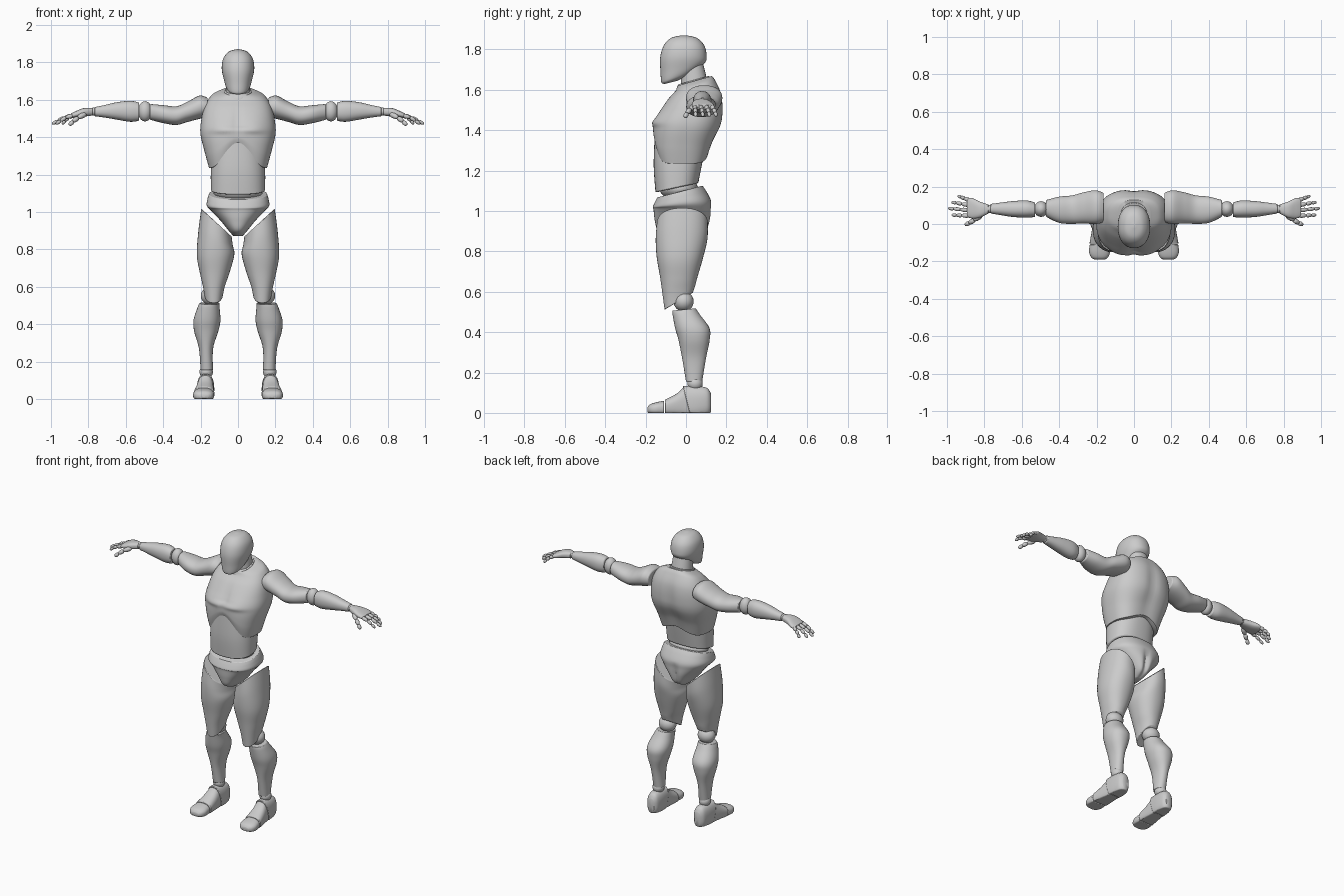
import bpy, bmesh, math
from mathutils import Vector

if "Cube" in bpy.data.objects:
    bpy.data.objects.remove(bpy.data.objects["Cube"])

SIDES = (("left", 1), ("right", -1))
parts = []


def finish(name, bm, bevel=0.0):
    bmesh.ops.recalc_face_normals(bm, faces=bm.faces)
    mesh = bpy.data.meshes.new(name)
    bm.to_mesh(mesh)
    bm.free()
    ob = bpy.data.objects.new(name, mesh)
    bpy.context.collection.objects.link(ob)
    if bevel:
        mod = ob.modifiers.new("soft_rim", 'BEVEL')
        mod.width, mod.segments = bevel, 2
        mod.limit_method, mod.angle_limit = 'ANGLE', math.radians(48)
    parts.append(ob)


def spline(a, b, c, d, t):
    return 0.5 * (2 * b + (c - a) * t + (2 * a - 5 * b + 4 * c - d) * t * t
                  + (3 * b - a - 3 * c + d) * t ** 3)


def loft(name, axis, sections, side=1, power=2.2, warp=None, segs=40, steps=6):
    """Skin sections of (x, y, z, half width, half depth, tilt, tilt) along an axis."""
    k = "XYZ".index(axis)
    i, j = [n for n in range(3) if n != k]
    rows = [tuple(s) + (0,) * (7 - len(s)) for s in sections]
    ends = [rows[0]] + rows + [rows[-1]]
    rings = []
    for n in range(len(rows) - 1):
        for m in range(steps):
            rings.append([spline(*q, m / steps) for q in zip(*ends[n:n + 4])])
    rings.append(rows[-1])

    def place(co):
        if warp:
            co = warp(co)
        return Vector((co.x * side, co.y, co.z))

    bm = bmesh.new()
    loops = []
    for r in rings:
        loop = []
        for n in range(segs):
            c, s = math.cos(math.tau * n / segs), math.sin(math.tau * n / segs)
            du = max(r[3], 0.001) * math.copysign(abs(c) ** (2 / power), c)
            dv = max(r[4], 0.001) * math.copysign(abs(s) ** (2 / power), s)
            co = Vector(r[:3])
            co[i] += du
            co[j] += dv
            co[k] += r[5] * du + r[6] * dv
            loop.append(bm.verts.new(place(co)))
        loops.append(loop)
    for lo, hi in zip(loops, loops[1:]):
        for n in range(segs):
            m = (n + 1) % segs
            bm.faces.new((lo[n], lo[m], hi[m], hi[n]))
    for loop in (loops[0], loops[-1]):
        hub = bm.verts.new(sum((v.co for v in loop), Vector()) / segs)
        for n in range(segs):
            bm.faces.new((loop[n], loop[(n + 1) % segs], hub))
    finish(name, bm, 0.006)


def ball(name, centre, radii, side=1):
    bm = bmesh.new()
    bmesh.ops.create_uvsphere(bm, u_segments=28, v_segments=16, radius=1)
    for v in bm.verts:
        v.co = Vector([c + p * r for c, p, r in zip(centre, v.co, radii)])
        v.co.x *= side
    finish(name, bm)


def digit(name, points, radius, side):
    """Chain of tapered rounded finger bones."""
    bm = bmesh.new()
    for n, (p, q) in enumerate(zip(points, points[1:])):
        p, q = Vector(p), Vector(q)
        turn = (q - p).to_track_quat('Z', 'Y')
        new = bmesh.ops.create_uvsphere(bm, u_segments=12, v_segments=10, radius=1)["verts"]
        for v in new:
            z = v.co.z
            flat = Vector((v.co.x, v.co.y, 0))
            fat = max(1 - abs(z) ** 3, 0) ** 0.5
            if flat.length > 1e-6:
                flat = flat.normalized() * fat * radius * (1 - 0.1 * n - 0.1 * z)
            v.co = p.lerp(q, 0.5 + 0.53 * z) + turn @ flat
            v.co.x *= side
    finish(name, bm)


def bump(u, width):
    return math.exp(-(u / width) ** 2)


# Head and neck
loft("head", 'Z', [(0, -.075, 1.637, .036, .033, 0, .25), (0, -.042, 1.662, .06, .08, 0, .32),
                   (0, -.016, 1.71, .076, .11, 0, .22), (0, -.013, 1.765, .087, .115, 0, .05),
                   (0, -.01, 1.82, .079, .1), (0, -.01, 1.857, .049, .064),
                   (0, -.01, 1.87, .008, .01)])
loft("neck", 'Z', [(0, .04, 1.6, .068, .07, 0, .28), (0, .037, 1.655, .064, .062, 0, .28),
                   (0, .03, 1.72, .058, .055, 0, .2)])
loft("neck_collar", 'Z', [(0, .04, 1.59, .082, .088, 0, .28), (0, .038, 1.625, .078, .086, 0, .28),
                          (0, .037, 1.648, .071, .075, 0, .28)])


# Rib cage with an arched lower rim and chest muscles
def chest_shape(co):
    fade = min(max((1.46 - co.z) / 0.22, 0), 1)
    arch = max(1 - abs(co.x) / 0.15, 0)
    arch = arch * arch * (3 - 2 * arch)
    height = 0.125 if co.y < -0.02 else 0.045
    z = co.z + height * arch * fade
    y = co.y
    if y < 0:
        under = 1 / (1 + math.exp((1.425 - z) / 0.006))
        y -= 0.016 * under * bump(z - 1.43, .075) * bump(abs(co.x) - .085, .075)
        y += 0.007 * bump(co.x, .014) * bump(z - 1.49, .07)
    else:
        y -= 0.01 * bump(co.x, .035) * bump(z - 1.47, .14)
    return Vector((co.x, y, z))


loft("chest", 'Z', [(0, -.022, 1.235, .155, .13), (0, -.015, 1.32, .178, .148),
                    (0, .008, 1.42, .201, .166), (0, .031, 1.5, .195, .153),
                    (0, .046, 1.57, .176, .13, 0, .08), (0, .05, 1.622, .14, .098, 0, .22),
                    (0, .045, 1.645, .088, .085, 0, .28)],
     power=2.5, warp=chest_shape, segs=80, steps=10)

# Belly and waist
loft("abdomen", 'Z', [(0, -.045, 1.115, .145, .106, 0, .22), (0, -.04, 1.23, .145, .12, 0, .05),
                      (0, -.025, 1.375, .135, .13)], power=2.4)
ball("waist_joint", (0, -.035, 1.11), (.132, .095, .06))


# Pelvis narrowing between the legs
def pelvis_shape(co):
    if co.y > 0:
        co.y -= 0.02 * bump(co.x, .018) * min(max((1.05 - co.z) / 0.08, 0), 1)
    return co


loft("pelvis", 'Z', [(0, -.01, .872, .026, .075), (0, -.015, .9, .05, .123),
                     (0, -.016, .955, .095, .139), (0, -.018, 1.008, .145, .143),
                     (0, -.02, 1.035, .167, .144, 0, .1), (0, -.026, 1.07, .163, .128, 0, .2),
                     (0, -.03, 1.096, .155, .112, 0, .26)],
     power=2.3, warp=pelvis_shape, segs=64)


def ground(co):
    return Vector((co.x, co.y, max(co.z, 0)))


for label, side in SIDES:
    # Legs
    loft(label + "_thigh", 'Z',
         [(.13, -.036, .553, .048, .07, 0, .6), (.129, -.036, .605, .059, .08, 0, .25),
          (.125, -.036, .67, .078, .092), (.12, -.03, .77, .1, .115),
          (.12, -.022, .86, .092, .128, .4), (.115, -.018, .943, .081, .126, .92)], side)
    ball(label + "_knee", (.143, -.012, .552), (.056, .05, .05), side)
    loft(label + "_shin", 'Z',
         [(.167, .04, .155, .033, .04), (.171, .04, .27, .038, .059), (.17, .04, .36, .064, .077),
          (.166, .031, .42, .072, .085), (.158, .002, .485, .06, .068),
          (.152, -.01, .512, .054, .058, 0, .1)], side)
    ball(label + "_ankle", (.17, .045, .145), (.036, .038, .036), side)
    # Feet
    loft(label + "_heel", 'Y',
         [(.17, .124, .05, .022, .045), (.171, .105, .055, .038, .068), (.172, .06, .052, .045, .08),
          (.174, .005, .05, .046, .084, 0, -.25)], side, 2.5, ground)
    loft(label + "_instep", 'Y',
         [(.174, .008, .05, .043, .078, 0, -.25), (.178, -.05, .035, .05, .058),
          (.182, -.105, .025, .056, .04)], side, 2.5, ground)
    loft(label + "_toes", 'Y',
         [(.183, -.108, .023, .053, .037), (.184, -.15, .02, .056, .032),
          (.184, -.178, .018, .045, .024), (.183, -.191, .016, .026, .012)], side, 2.5, ground)
    # Arms
    loft(label + "_upper_arm", 'X',
         [(.162, .088, 1.56, .078, .05), (.205, .09, 1.56, .09, .062), (.27, .086, 1.535, .083, .054),
          (.33, .077, 1.515, .076, .05), (.4, .076, 1.523, .07, .048),
          (.47, .083, 1.535, .045, .042)], side)
    ball(label + "_elbow", (.497, .08, 1.538), (.038, .042, .054), side)
    loft(label + "_forearm", 'X',
         [(.528, .076, 1.536, .038, .048), (.575, .08, 1.538, .046, .056), (.65, .08, 1.54, .042, .046),
          (.715, .081, 1.538, .033, .033), (.768, .082, 1.536, .025, .024)], side)
    ball(label + "_wrist", (.772, .081, 1.537), (.022, .022, .021), side)
    # Hands
    loft(label + "_palm", 'X',
         [(.778, .08, 1.536, .024, .02), (.825, .077, 1.532, .043, .023),
          (.865, .084, 1.522, .054, .018), (.892, .087, 1.514, .05, .013)], side, 2.5)
    for finger, y, tip_x, tip_y in (("index", .044, .973, .048), ("middle", .073, .993, .084),
                                    ("ring", .101, .975, .117), ("little", .128, .94, .15)):
        base, tip = Vector((.882, y, 1.516)), Vector((tip_x, tip_y, 1.47))
        lift = Vector((0, 0, .008))
        digit(f"{label}_{finger}_finger",
              [base, base.lerp(tip, .42) + lift, base.lerp(tip, .74) + lift * .7, tip], .0115, side)
    digit(label + "_thumb", [(.815, .048, 1.524), (.855, .02, 1.504), (.882, .005, 1.484),
                             (.902, -.005, 1.464)], .0145, side)

# Smooth shading with crisp rims
for ob in parts:
    ob.select_set(True)
bpy.context.view_layer.objects.active = parts[0]
bpy.ops.object.shade_smooth_by_angle(angle=math.radians(45))
